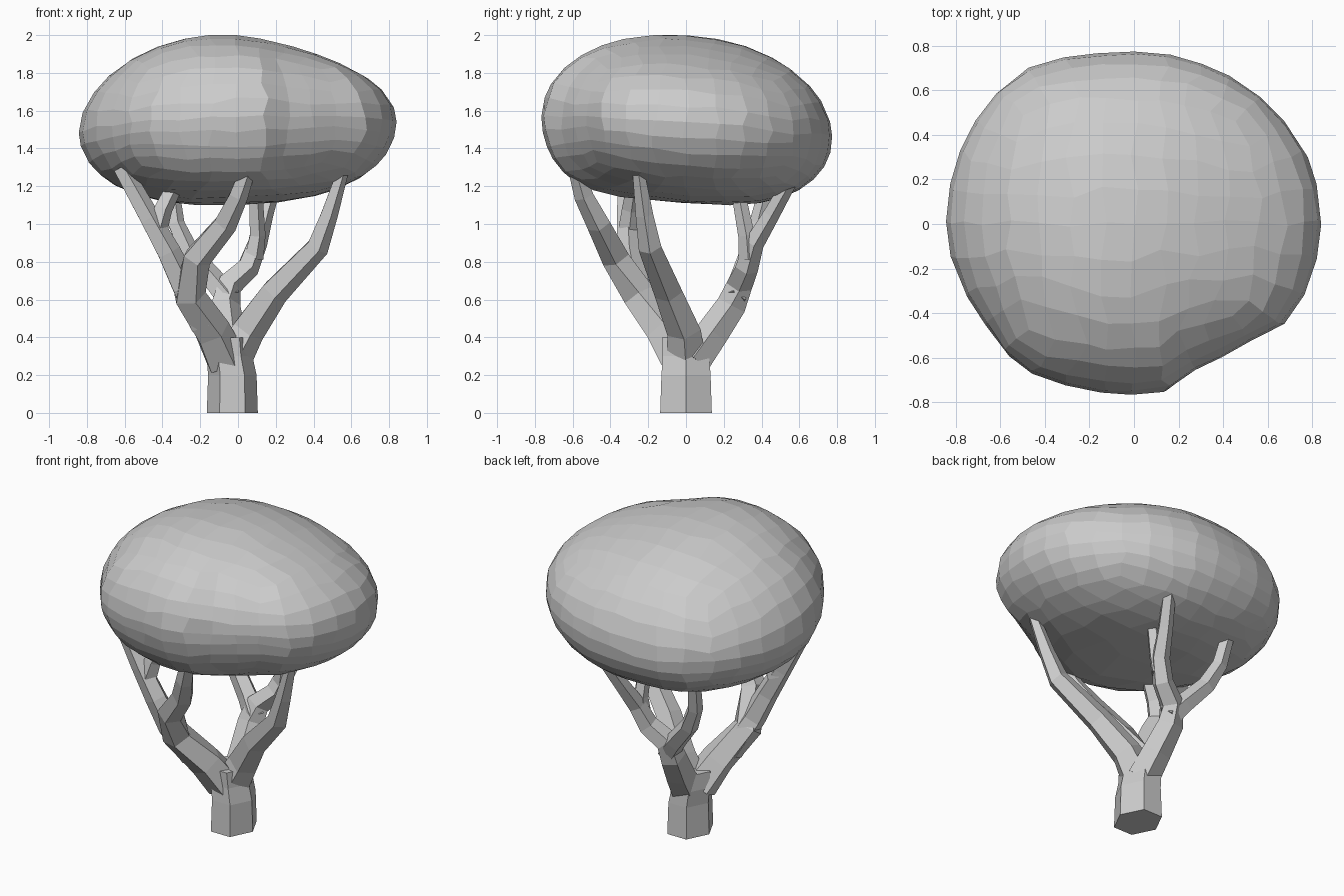
import bpy, bmesh, math, random
from mathutils import Vector

random.seed(4)
cube = bpy.data.objects.get("Cube")
if cube:
    bpy.data.objects.remove(cube, do_unlink=True)

grey = bpy.data.materials.new("plain_grey")
grey.use_nodes = True
GREY = (0.6, 0.6, 0.6, 1)
grey.diffuse_color = GREY
for node in grey.node_tree.nodes:
    if node.type == 'BSDF_PRINCIPLED':
        node.inputs["Base Color"].default_value = GREY


def add_object(name, bm):
    bmesh.ops.recalc_face_normals(bm, faces=bm.faces)
    mesh = bpy.data.meshes.new(name)
    bm.to_mesh(mesh)
    bm.free()
    mesh.materials.append(grey)
    obj = bpy.data.objects.new(name, mesh)
    bpy.context.collection.objects.link(obj)
    return obj


def tube(name, path, r_start, r_end, sides=5, stretch=1.0, flat_rings=False):
    """Faceted limb that tapers along a path."""
    pts = [Vector(p) for p in path]
    bm = bmesh.new()
    rings = []
    for i, p in enumerate(pts):
        ahead = (pts[min(i + 1, len(pts) - 1)] - pts[max(i - 1, 0)]).normalized()
        if flat_rings:
            ahead = Vector((0, 0, 1))
        across = Vector((0, 1, 0)).cross(ahead).normalized()
        up = ahead.cross(across)
        r = r_start + (r_end - r_start) * i / (len(pts) - 1)
        ring = []
        for k in range(sides):
            a = math.tau * k / sides
            ring.append(bm.verts.new(p + across * r * math.cos(a) + up * r * stretch * math.sin(a)))
        rings.append(ring)
    for low, high in zip(rings, rings[1:]):
        for k in range(sides):
            n = (k + 1) % sides
            bm.faces.new((low[k], low[n], high[n], high[k]))
    bm.faces.new(rings[0])
    bm.faces.new(rings[-1])
    return add_object(name, bm)


# Trunk
tube("trunk", [(-.03, 0, 0), (-.03, 0, .2), (-.045, 0, .3), (-.05, -.01, .4)],
     .135, .115, sides=6, stretch=1.17, flat_rings=True)

# Main limbs and their forks
tube("front_limb", [(-.07, -.03, .28), (-.14, -.12, .43), (-.26, -.25, .62), (-.22, -.37, .82),
                    (-.07, -.46, 1.0), (0, -.54, 1.15), (.06, -.59, 1.32)], .115, .042)
tube("right_limb", [(-.19, -.17, .48), (-.29, -.27, .68), (-.37, -.3, .85), (-.47, -.31, 1.03),
                    (-.62, -.31, 1.3)], .085, .05)
tube("right_limb_fork", [(-.43, -.3, .98), (-.4, -.29, 1.08), (-.33, -.27, 1.22)], .06, .045)
tube("left_limb", [(-.03, 0, .3), (.05, -.01, .44), (.19, -.09, .64), (.42, -.19, .88),
                   (.48, -.22, 1.05), (.55, -.25, 1.27)], .11, .034)
tube("back_limb", [(-.03, .04, .28), (-.05, .14, .42), (-.07, .24, .57), (-.05, .28, .68),
                   (.05, .32, .77), (.1, .36, .9), (.14, .45, 1.05), (.21, .58, 1.28)], .1, .038)
tube("back_limb_fork", [(.08, .33, .82), (.1, .32, .94), (.09, .27, 1.2)], .055, .037)
tube("back_right_limb", [(-.05, .25, .6), (-.13, .29, .7), (-.26, .34, .85), (-.33, .38, 1.0),
                         (-.36, .44, 1.24)], .07, .04)

# Canopy outline seen from above, turned into a radius for every bearing
OUTLINE = [(-.84, -.07), (-.82, .2), (-.72, .45), (-.5, .69), (-.3, .75), (-.1, .765), (.3, .72),
           (.62, .52), (.78, .3), (.84, .05), (.8, -.23), (.7, -.43), (.48, -.54), (.28, -.65),
           (.15, -.75), (-.1, -.76), (-.28, -.73), (-.5, -.65), (-.68, -.43)]
polar = sorted((math.atan2(y, x), math.hypot(x, y)) for x, y in OUTLINE)
polar = [(polar[-1][0] - math.tau, polar[-1][1])] + polar + [(polar[0][0] + math.tau, polar[0][1])]


def outline_radius(angle):
    for (a0, r0), (a1, r1) in zip(polar, polar[1:]):
        if a0 <= angle <= a1:
            return r0 + (r1 - r0) * (angle - a0) / (a1 - a0)
    return polar[0][1]


# Canopy: a rounded cube of flat quads, with a domed top and a fuller underside
bm = bmesh.new()
bmesh.ops.create_cube(bm, size=2)
bmesh.ops.subdivide_edges(bm, edges=bm.edges[:], cuts=7, use_grid_fill=True)
for v in bm.verts:
    d = Vector([math.tan(c * math.pi / 4) for c in v.co]).normalized()
    d = (d + Vector([random.uniform(-.025, .025) for _ in range(3)])).normalized()
    angle = math.atan2(d.y, d.x)
    side = math.sin(angle)
    spread = math.hypot(d.x, d.y)
    if d.z > 0:
        spread **= 1.15 - .22 * side ** 2
    else:
        spread **= .75 - .3 * max(0, -side) ** 2
    r = outline_radius(angle) * spread
    x, y = r * math.cos(angle), r * math.sin(angle)
    if d.z > 0:
        z = 1.51 + .487 * d.z - .07 * y + x * (.03 - .12 * d.z ** 2)
    else:
        z = 1.51 + .4 * d.z - .08 * y + .03 * x
    v.co = (x, y, z)
add_object("canopy", bm)
